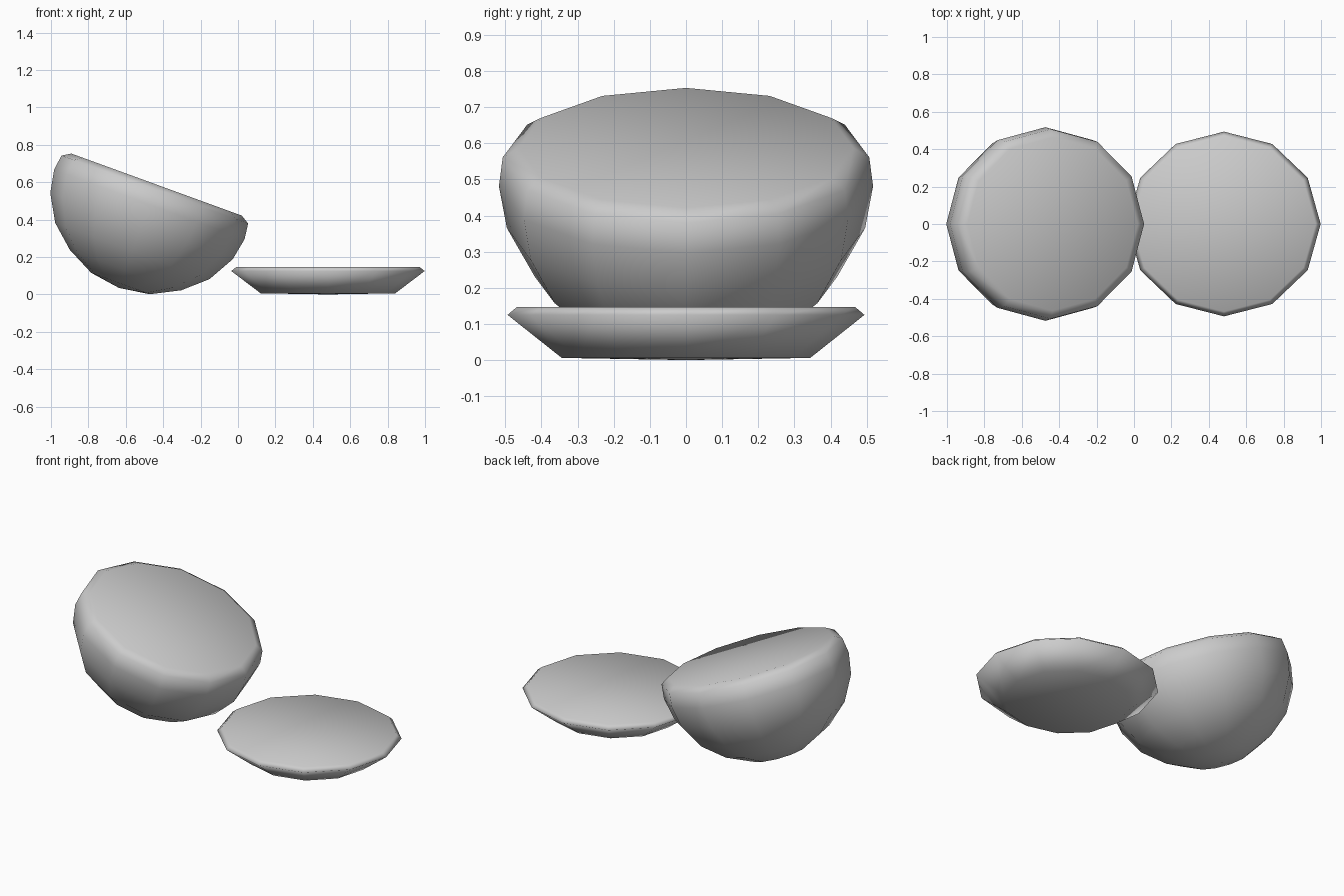
import bpy, bmesh, math
from mathutils import Matrix

cube = bpy.data.objects.get("Cube")
if cube:
    bpy.data.objects.remove(cube, do_unlink=True)

# Single grey material
grey = bpy.data.materials.new("plain grey")
grey.use_nodes = True
color = (0.6, 0.6, 0.6, 1)
grey.diffuse_color = color
grey.node_tree.nodes["Principled BSDF"].inputs["Base Color"].default_value = color

SIDES = 12


def lathe(name, profile, location, tilt=0, squash=0.955):
    """Turn (radius, height) pairs from a bottom point up to a flat lid."""
    bm = bmesh.new()
    tip = bm.verts.new((0, 0, profile[0][1]))
    rings = []
    for r, h in profile[1:]:
        ring = []
        for i in range(SIDES):
            a = math.tau * i / SIDES
            ring.append(bm.verts.new((r * math.cos(a), r * squash * math.sin(a), h)))
        rings.append(ring)
    for i in range(SIDES):
        j = (i + 1) % SIDES
        bm.faces.new((tip, rings[0][j], rings[0][i]))
        for low, high in zip(rings, rings[1:]):
            bm.faces.new((low[i], low[j], high[j], high[i]))
    bm.faces.new(rings[-1])
    bmesh.ops.recalc_face_normals(bm, faces=bm.faces)
    for f in bm.faces:
        f.smooth = True
    mesh = bpy.data.meshes.new(name)
    bm.to_mesh(mesh)
    bm.free()
    mesh.materials.append(grey)
    obj = bpy.data.objects.new(name, mesh)
    obj.matrix_world = Matrix.Translation(location) @ Matrix.Rotation(tilt, 4, "Y")
    bpy.context.collection.objects.link(obj)
    return obj


# Deep half shell, tipped towards the slice
lathe("half_dome",
      [(0, -0.475), (0.167, -0.45), (0.317, -0.373), (0.439, -0.265),
       (0.519, -0.123), (0.542, 0), (0.531, 0.085), (0.485, 0.113)],
      (-0.474, 0, 0.481), math.radians(20))

# Shallow slice lying flat
lathe("flat_slice",
      [(0, 0), (0.36, 0.006), (0.517, 0.125), (0.49, 0.147)],
      (0.481, 0, 0))
